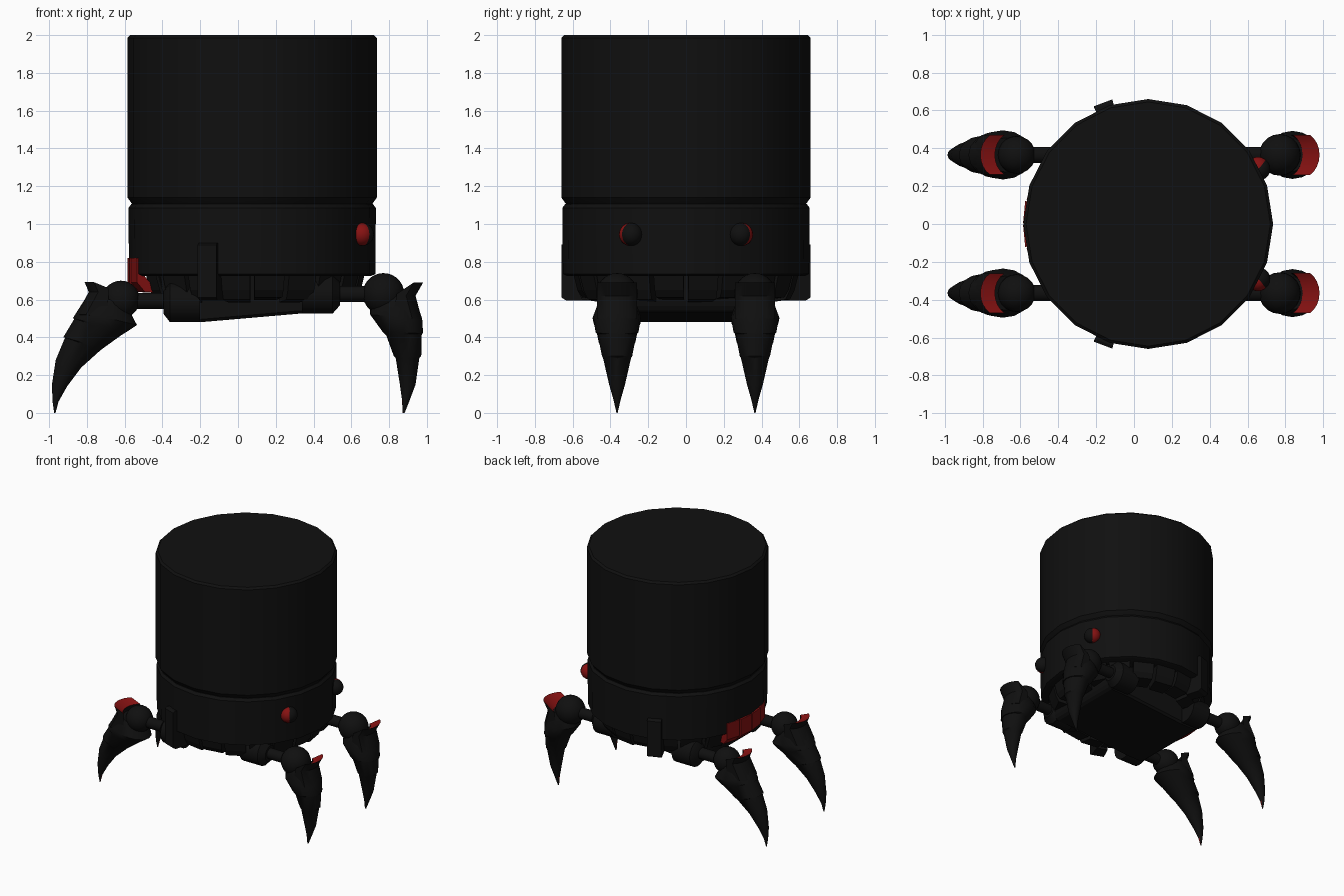
import bpy, bmesh, math
from mathutils import Vector, Matrix

if "Cube" in bpy.data.objects:
    bpy.data.objects.remove(bpy.data.objects["Cube"])

CX = 0.075          # body axis
LEG_Y = 0.365       # leg row offset


def material(name, col):
    m = bpy.data.materials.new(name)
    m.diffuse_color = (*col, 1)
    m.use_nodes = True
    m.node_tree.nodes["Principled BSDF"].inputs["Base Color"].default_value = m.diffuse_color
    return m


BLACK = material("black_shell", (0.005, 0.005, 0.005))
RED = material("dark_red", (0.24, 0.006, 0.006))


def finish(name, bm, mats=(BLACK,), smooth=None, mirror=False, bevel=0):
    bmesh.ops.recalc_face_normals(bm, faces=bm.faces)
    me = bpy.data.meshes.new(name)
    bm.to_mesh(me)
    bm.free()
    ob = bpy.data.objects.new(name, me)
    bpy.context.collection.objects.link(ob)
    for m in mats:
        me.materials.append(m)
    if smooth:
        bpy.ops.object.select_all(action='DESELECT')
        ob.select_set(True)
        bpy.context.view_layer.objects.active = ob
        bpy.ops.object.shade_smooth_by_angle(angle=math.radians(smooth))
    if bevel:
        b = ob.modifiers.new("bevel", 'BEVEL')
        b.width, b.segments = bevel, 1
    if mirror:
        ob.modifiers.new("mirror", 'MIRROR').use_axis = (False, True, False)
    return ob


def loft(bm, rings, red=lambda ring, side: False, closed=True):
    """Skin a list of equal-length point rings and cap both ends."""
    vs = [[bm.verts.new(p) for p in r] for r in rings]
    n = len(vs[0])
    for k in range(len(vs) - 1):
        for i in range(n):
            j = (i + 1) % n
            f = bm.faces.new((vs[k][i], vs[k][j], vs[k + 1][j], vs[k + 1][i]))
            f.material_index = int(red(k, i))
    bm.faces.new(vs[0])
    bm.faces.new(vs[-1])


def lathe(name, profile, sides=20):
    bm = bmesh.new()
    loft(bm, [[(CX + r * math.cos(2 * math.pi * i / sides),
                r * math.sin(2 * math.pi * i / sides), z) for i in range(sides)]
              for r, z in profile])
    return finish(name, bm, smooth=30)


def radial_block(bm, angle, half, profile):
    """Block with an (r, z) profile spanning a small arc round the body axis."""
    rings = []
    for a in (angle - half, angle + half):
        c, s = math.cos(math.radians(a)), math.sin(math.radians(a))
        rings.append([(CX + r * c, r * s, z) for r, z in profile])
    loft(bm, rings)


def ball(name, centre, r, mat=BLACK):
    bm = bmesh.new()
    bmesh.ops.create_uvsphere(bm, u_segments=20, v_segments=14, radius=r,
                              matrix=Matrix.Translation(centre))
    return finish(name, bm, (mat,), smooth=40, mirror=True)


def rod(name, x0, x1, z, r, taper=None):
    bm = bmesh.new()
    m = Matrix.Translation(((x0 + x1) / 2, LEG_Y, z)) @ Matrix.Rotation(math.pi / 2, 4, 'Y')
    bmesh.ops.create_cone(bm, cap_ends=True, segments=16, radius1=r,
                          radius2=r if taper is None else taper, depth=abs(x1 - x0), matrix=m)
    return finish(name, bm, smooth=40, mirror=True)


def claw(name, sections):
    """Curved hollow-looking claw: elliptical sections (outer, inner, half width)."""
    n, rings = 16, []
    for (ox, oz), (ix, iz), w in sections:
        rings.append([((ox + ix) / 2 + (ox - ix) / 2 * math.cos(t), LEG_Y + w * math.sin(t),
                       (oz + iz) / 2 + (oz - iz) / 2 * math.cos(t))
                      for t in [2 * math.pi * i / n for i in range(n)]])
    bm = bmesh.new()
    last = len(rings) - 2
    loft(bm, rings, red=lambda k, i: k == last and i in (7, 8))
    return finish(name, bm, (BLACK, RED), smooth=35, mirror=True)


def collar(name, profile, sgn, width):
    """Flared rim wrapped round the claw's outer side, red on its top face."""
    bm, rings = bmesh.new(), []
    for k in range(9):
        t = math.radians(-60 + 15 * k)
        rings.append([(x - sgn * 0.1 * (1 - math.cos(t)), LEG_Y + width * math.sin(t), z)
                      for x, z in profile])
    loft(bm, rings, red=lambda k, i: i == 2)
    return finish(name, bm, (BLACK, RED), smooth=35, mirror=True)


# Drum and base ring
lathe("upper_drum", [(0.62, 1.09), (0.635, 1.105), (0.66, 1.14), (0.66, 1.985), (0.645, 2.0)])
lathe("base_ring", [(0.63, 0.725), (0.652, 0.735), (0.655, 1.085), (0.64, 1.105)])

# Scales hanging under the base ring
bm = bmesh.new()
for k in range(20):
    a = 9 + 18 * k
    if abs(a - 180) > 25:
        d = 0.012 * (k % 2)
        radial_block(bm, a, 7.8, [(0.6, 0.75), (0.575, 0.65), (0.55, 0.6 + d),
                                  (0.44, 0.585 + d), (0.40, 0.75)])
finish("under_scales", bm)

# Red tail plates that curl under the back edge
bm = bmesh.new()
for a in (163.5, 174.5, 185.5, 196.5):
    e = 0.006 if abs(a - 180) < 10 else 0
    radial_block(bm, a, 5.1, [(0.655 + e, 0.82), (0.655 + e, 0.69), (0.61, 0.64), (0.50, 0.635),
                              (0.52, 0.665), (0.58, 0.69), (0.61, 0.72), (0.61, 0.82)])
finish("tail_plates", bm, (RED,))

# Side plates
bm = bmesh.new()
radial_block(bm, 110.5, 4.4, [(0.685, 0.89), (0.685, 0.61), (0.66, 0.595), (0.55, 0.595),
                              (0.55, 0.90), (0.67, 0.90)])
finish("side_plate", bm, mirror=True)

# Belly block
bm = bmesh.new()
loft(bm, [[(x, y, z) for x, z in ((-0.39, 0.56), (-0.35, 0.48), (-0.2, 0.48), (0.32, 0.525),
                                  (0.5, 0.53), (0.53, 0.58), (0.53, 0.74), (-0.44, 0.74))]
          for y in (-0.33, 0.33)])
finish("belly", bm, bevel=0.015)

# Eyes with a red rim on the outer side
ball("eye", (0.66, 0.29, 0.945), 0.06)
ball("eye_rim", (0.655, 0.295, 0.945), 0.06, RED)

# Hip sockets, axles and joint balls
rod("rear_hip", -0.36, -0.2, 0.585, 0.105)
rod("rear_hip_cap", -0.395, -0.36, 0.585, 0.06, 0.105)
rod("front_hip", 0.34, 0.5, 0.63, 0.105)
rod("front_hip_cap", 0.5, 0.54, 0.63, 0.105, 0.06)
rod("rear_axle", -0.56, -0.36, 0.593, 0.043)
rod("front_axle", 0.5, 0.7, 0.63, 0.042)
ball("rear_joint", (-0.62, LEG_Y, 0.6), 0.1)
ball("front_joint", (0.77, LEG_Y, 0.63), 0.11)

# Claws
claw("front_claw", [
    ((.925, .64), (.70, .58), .09), ((.975, .5), (.70, .52), .127),
    ((.98, .42), (.765, .43), .113), ((.973, .42), (.785, .41), .102),
    ((.97, .30), (.825, .30), .08), ((.96, .29), (.835, .29), .074),
    ((.94, .15), (.857, .15), .042), ((.91, .07), (.868, .07), .019),
    ((.882, .0), (.872, .0), .003)])
claw("rear_claw", [
    ((-.78, .65), (-.58, .55), .09), ((-.85, .54), (-.535, .465), .13),
    ((-.875, .5), (-.58, .435), .122), ((-.865, .5), (-.62, .41), .113),
    ((-.925, .4), (-.71, .345), .097), ((-.915, .4), (-.73, .33), .088),
    ((-.965, .28), (-.83, .24), .062), ((-.985, .15), (-.905, .14), .036),
    ((-.982, .06), (-.95, .06), .015), ((-.973, .0), (-.966, .0), .003)])

# Flared rims above the claws
collar("front_rim", [(.972, .5), (.94, .62), (.98, .69), (.89, .63), (.87, .5)], 1, 0.122)
collar("rear_rim", [(-.855, .52), (-.79, .64), (-.812, .692), (-.735, .66), (-.74, .5)], -1, 0.12)
